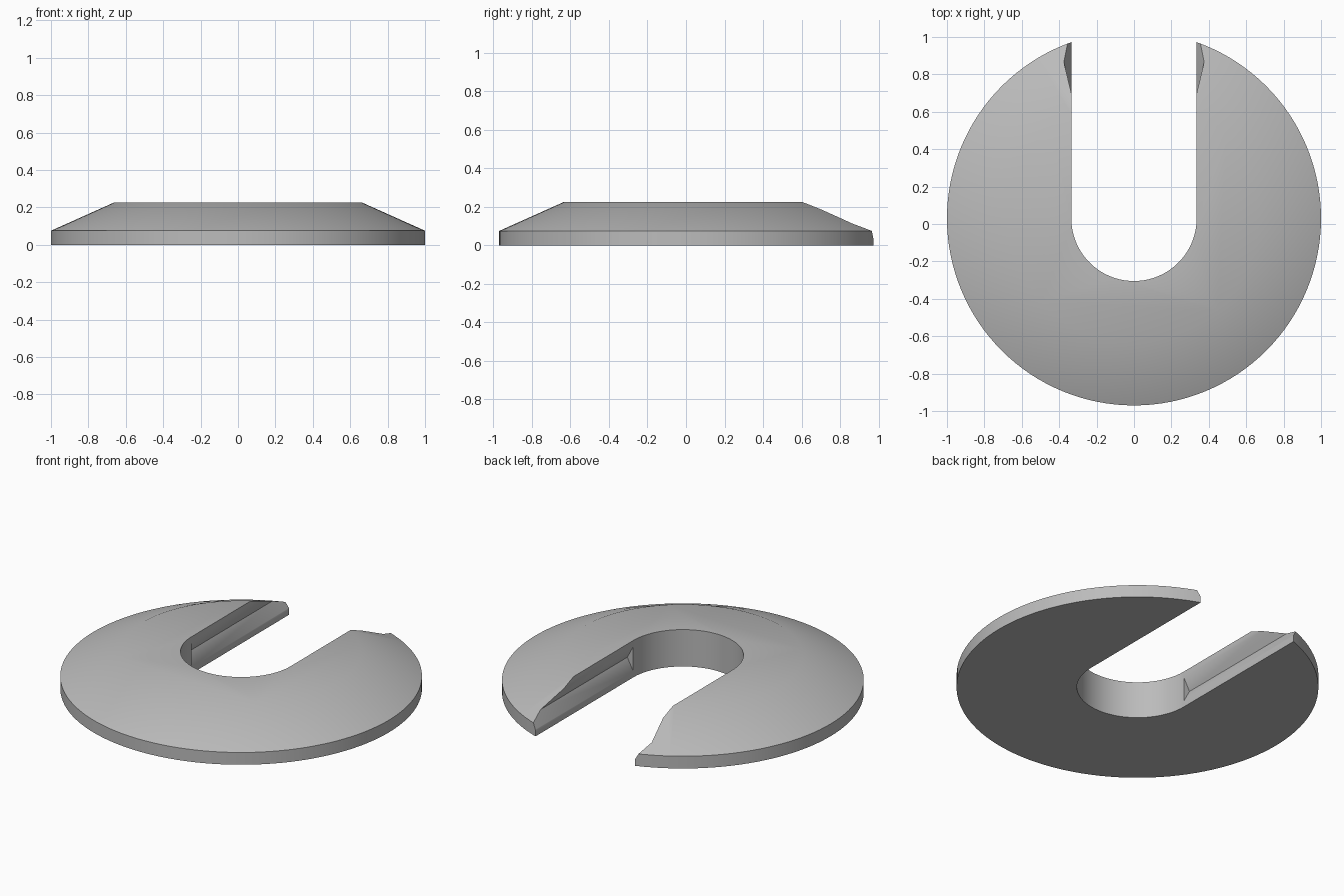
import bpy, bmesh, math

default = bpy.data.objects.get("Cube")
if default:
    bpy.data.objects.remove(default, do_unlink=True)

CENTRE_Y = 0.03      # centre of disc and of the slot's round end
RADIUS = 1.0
TOP_RADIUS = 0.665
RIM_Z = 0.075
HEIGHT = 0.225
SLOT = 0.335         # half width of the slot
SEGMENTS = 128

grey = bpy.data.materials.new("plain_grey")
grey.use_nodes = True
colour = (0.5, 0.5, 0.5, 1)
grey.diffuse_color = colour
grey.node_tree.nodes["Principled BSDF"].inputs["Base Color"].default_value = colour


def add_object(name, bm):
    bmesh.ops.recalc_face_normals(bm, faces=bm.faces)
    mesh = bpy.data.meshes.new(name)
    bm.to_mesh(mesh)
    bm.free()
    mesh.materials.append(grey)
    obj = bpy.data.objects.new(name, mesh)
    bpy.context.collection.objects.link(obj)
    return obj


def prism(bm, points, offset):
    """Close a flat outline and extrude it along the offset."""
    face = bm.faces.new([bm.verts.new(p) for p in points])
    moved = bmesh.ops.extrude_face_region(bm, geom=[face])["geom"]
    verts = [v for v in moved if isinstance(v, bmesh.types.BMVert)]
    bmesh.ops.translate(bm, verts=verts, vec=offset)
    # extruding can drop the first face, so cap any open rim
    rim = [e for e in bm.edges if e.is_boundary]
    if rim:
        bmesh.ops.holes_fill(bm, edges=rim, sides=0)


def ring(bm, radius, z):
    step = math.tau / SEGMENTS
    return [bm.verts.new((radius * math.cos(i * step),
                          CENTRE_Y + radius * math.sin(i * step), z))
            for i in range(SEGMENTS)]


# Disc with a straight rim, sloping shoulder and flat top
bm = bmesh.new()
rings = [ring(bm, RADIUS, 0), ring(bm, RADIUS, RIM_Z), ring(bm, TOP_RADIUS, HEIGHT)]
for low, high in zip(rings, rings[1:]):
    for i in range(SEGMENTS):
        j = (i + 1) % SEGMENTS
        bm.faces.new((low[i], low[j], high[j], high[i]))
bm.faces.new(rings[0])
bm.faces.new(rings[-1])
washer = add_object("slotted_washer", bm)

# Slot cutter: half-round end, open towards the back
bm = bmesh.new()
outline = [(SLOT * math.cos(a), CENTRE_Y + SLOT * math.sin(a), -0.2)
           for a in (math.pi + math.pi * i / 48 for i in range(49))]
outline += [(SLOT, 1.5, -0.2), (-SLOT, 1.5, -0.2)]
prism(bm, outline, (0, 0, 0.8))
slot_cutter = add_object("slot_cutter", bm)

# Groove cutter: a V-shaped channel along both straight slot walls
bm = bmesh.new()
mid, inner, apex = HEIGHT / 2, 0.32, 0.375
spread = (apex - inner) * 0.075 / 0.04
for side in (1, -1):
    prism(bm, [(side * inner, CENTRE_Y, mid - spread),
               (side * apex, CENTRE_Y, mid),
               (side * inner, CENTRE_Y, mid + spread)], (0, 1.4, 0))
groove_cutter = add_object("groove_cutter", bm)

# Cut the slot and grooves, then keep the finished mesh
for cutter in (slot_cutter, groove_cutter):
    cutter.hide_render = True
    cut = washer.modifiers.new(cutter.name, 'BOOLEAN')
    cut.operation = 'DIFFERENCE'
    cut.solver = 'EXACT'
    cut.object = cutter
depsgraph = bpy.context.evaluated_depsgraph_get()
finished = bpy.data.meshes.new_from_object(washer.evaluated_get(depsgraph))
washer.modifiers.clear()
washer.data = finished
for cutter in (slot_cutter, groove_cutter):
    bpy.data.objects.remove(cutter, do_unlink=True)
finished.materials.clear()
finished.materials.append(grey)
for face in finished.polygons:
    face.material_index = 0

# Smooth shading that keeps the rim and slot edges crisp
for obj in bpy.context.selected_objects:
    obj.select_set(False)
washer.select_set(True)
bpy.context.view_layer.objects.active = washer
bpy.ops.object.shade_smooth_by_angle(angle=math.radians(30))
